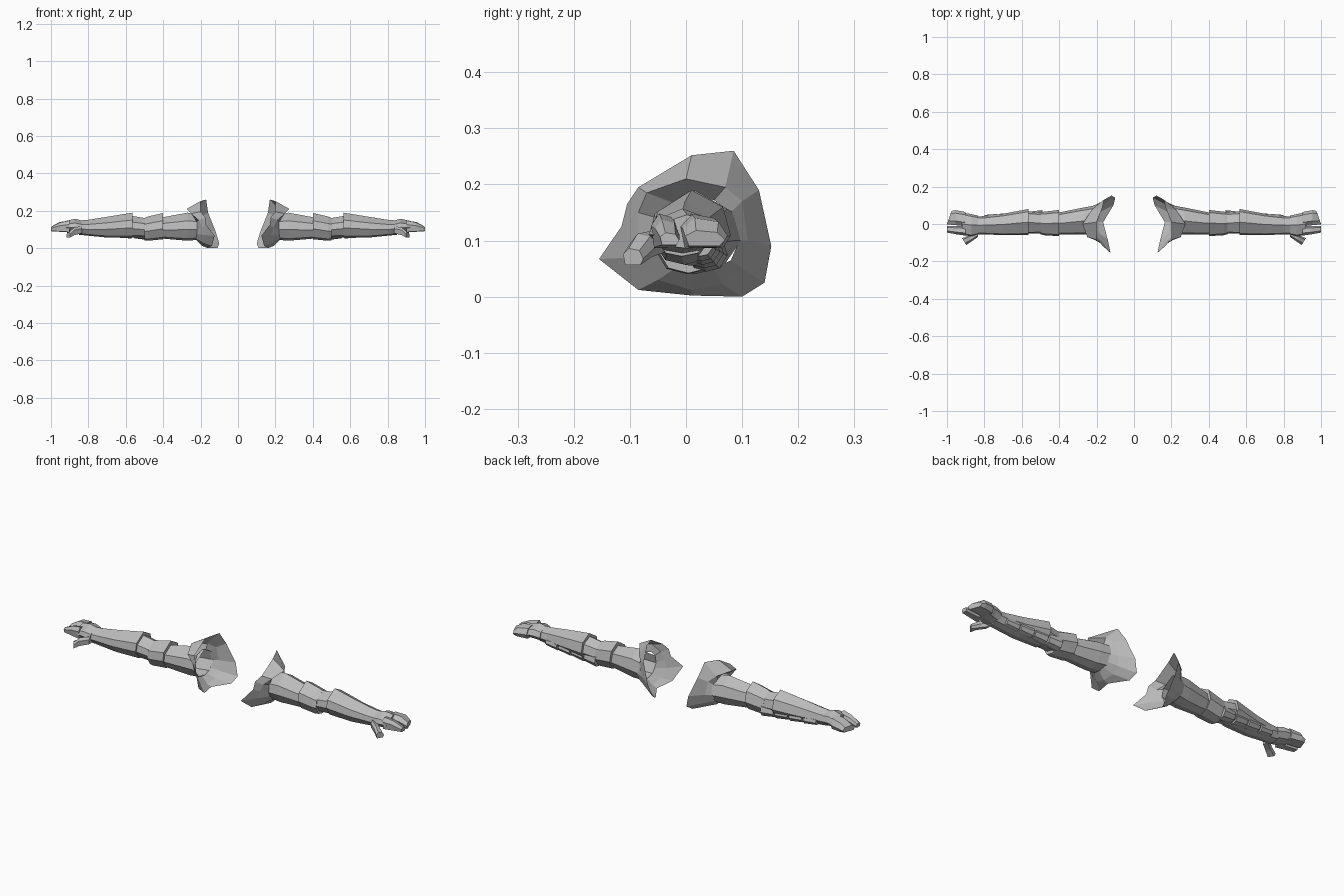
import bpy, bmesh, math
from mathutils import Vector

if "Cube" in bpy.data.objects:
    bpy.data.objects.remove(bpy.data.objects["Cube"])

grey = bpy.data.materials.new("plain_grey")
grey.diffuse_color = (0.5, 0.5, 0.5, 1)
grey.use_nodes = True
grey.node_tree.nodes["Principled BSDF"].inputs["Base Color"].default_value = grey.diffuse_color

# Peaked eight-sided arm section, and a simple finger section (y, z in -1..1)
ARM = [(0, 1), (.8, .55), (1, -.2), (.6, -.85), (0, -1), (-.6, -.85), (-1, -.2), (-.88, .42)]
FINGER = [(-.45, 1), (.6, .75), (1, -.2), (.7, -1), (-.8, -1), (-1, .3)]


def loft(name, rings, cap_start=True, cap_end=True):
    """Skin a list of equal-length point rings, mirrored to both sides."""
    bm = bmesh.new()
    rows = [[bm.verts.new(p) for p in ring] for ring in rings]
    n = len(rows[0])
    for a, b in zip(rows, rows[1:]):
        for i in range(n):
            j = (i + 1) % n
            bm.faces.new((a[j], a[i], b[i], b[j]))
    if cap_start:
        bm.faces.new(rows[0])
    if cap_end:
        bm.faces.new(rows[-1][::-1])
    # first ring runs top -> back, so flip if the skin points inward
    bm.normal_update()
    centre = sum((Vector(p) for r in rings[:2] for p in r), Vector()) / (2 * n)
    f = bm.faces[0] if hasattr(bm.faces, "ensure_lookup_table") and not bm.faces.ensure_lookup_table() else None
    if f.normal.dot(f.calc_center_median() - centre) < 0:
        bmesh.ops.reverse_faces(bm, faces=bm.faces[:])
    me = bpy.data.meshes.new(name)
    bm.to_mesh(me)
    bm.free()
    me.materials.append(grey)
    ob = bpy.data.objects.new(name, me)
    bpy.context.collection.objects.link(ob)
    mod = ob.modifiers.new("both_sides", 'MIRROR')
    mod.use_mirror_merge = False
    return ob


def section(x, y0, y1, z0, z1, shape=ARM):
    """Fit a section into a y/z range at one position along the arm."""
    cy, cz, ry, rz = (y0 + y1) / 2, (z0 + z1) / 2, (y1 - y0) / 2, (z1 - z0) / 2
    return [(x, cy + u * ry, cz + v * rz) for u, v in shape]


# Flared shoulder guard: outer rim, middle ridge, then tucked in to the arm
rim = [(.20, .01, .252), (.17, .085, .26), (.16, .13, .19), (.12, .152, .09),
       (.10, .14, .025), (.11, .10, 0), (.165, .01, .002), (.14, -.085, .012),
       (.125, -.155, .067), (.17, -.115, .125), (.175, -.105, .165), (.20, -.085, .195)]
ridge = [(.275, 0, .21), (.23, .07, .195), (.20, .10, .17), (.19, .11, .10),
         (.18, .10, .05), (.18, .065, .022), (.19, .01, .012), (.185, -.05, .03),
         (.175, -.09, .07), (.19, -.085, .11), (.21, -.085, .15), (.25, -.07, .185)]
tuck = [(.225, .015, .182), (.225, .05, .172), (.22, .08, .15), (.225, .095, .10),
        (.225, .08, .065), (.225, .05, .05), (.225, .015, .045), (.225, -.02, .05),
        (.22, -.045, .075), (.22, -.055, .10), (.22, -.05, .14), (.225, -.025, .168)]
loft("shoulder_guard", [rim, ridge, tuck], False, False)

# Arm segments
loft("upper_arm", [section(.215, -.055, .098, .045, .182), section(.27, -.056, .088, .04, .19),
                   section(.41, -.055, .06, .052, .164)], False, True)
loft("elbow_cuff", [section(.40, -.065, .075, .048, .188), section(.48, -.06, .066, .04, .17),
                    section(.50, -.055, .064, .042, .162)])
loft("elbow_joint", [section(.48, -.05, .06, .058, .158), section(.575, -.052, .068, .06, .174)])
loft("forearm", [section(.565, -.06, .08, .055, .19), section(.70, -.06, .055, .057, .168),
                 section(.80, -.055, .042, .067, .152), section(.85, -.055, .04, .072, .148)])

# Overlapping plates along the lower back of the forearm
for i in range(4):
    x, s = .49 + i * .08, 1 - i * .09
    loft("forearm_plate_%d" % (i + 1), [
        section(x, .0, .074 * s, .045 + i * .006, .115),
        section(x + .07, .0, .066 * s, .054 + i * .006, .112)])

# Palm with raised wrist
loft("palm", [section(.835, -.058, .045, .076, .148), section(.87, -.066, .053, .08, .157),
              section(.92, -.058, .062, .086, .146)])

# Front finger and the joined back fingers, with a gap between
loft("front_finger", [section(.90, -.062, -.012, .087, .148, FINGER),
                      section(.95, -.055, -.012, .09, .138, FINGER),
                      section(1.0, -.046, -.012, .092, .114, FINGER)])
back = [section(.90, -.012, .064, .087, .148, FINGER),
        section(.955, -.006, .074, .088, .14, FINGER),
        section(1.0, -.002, .07, .09, .118, FINGER)]
back[2] = [(x - max(0, y) * .35, y, z) for x, y, z in back[2]]  # slanted fingertips
loft("back_fingers", back)

# Thumb angled forward and down
loft("thumb", [section(.835, -.07, -.03, .08, .118, FINGER),
               section(.875, -.098, -.056, .07, .112, FINGER),
               [(x - (y + .09) * -.6, y, z) for x, y, z in
                section(.91, -.112, -.076, .056, .086, FINGER)]])
